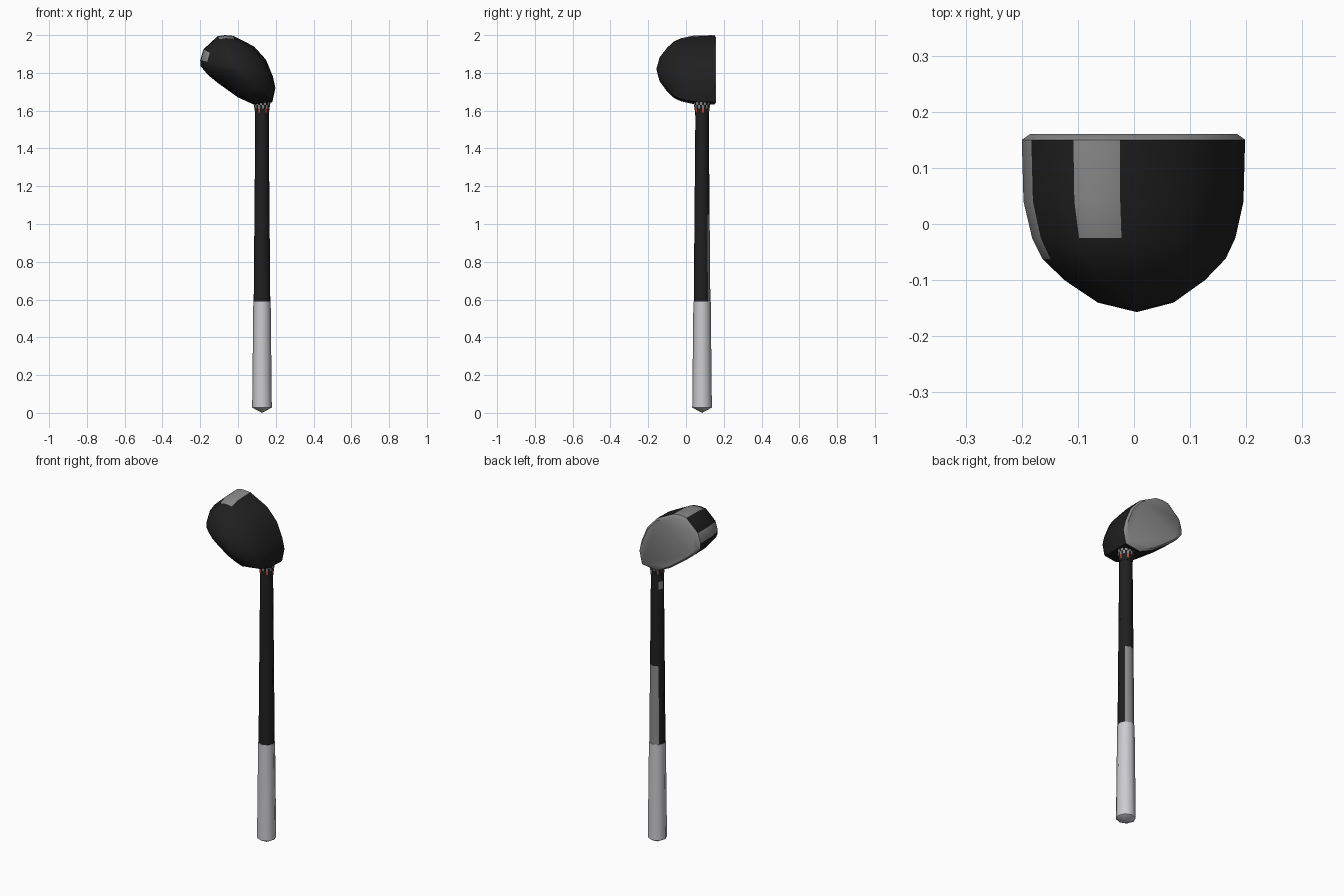
import bpy, bmesh, math

if "Cube" in bpy.data.objects:
    bpy.data.objects.remove(bpy.data.objects["Cube"])


def material(name, rgb):
    m = bpy.data.materials.new(name)
    m.diffuse_color = (*rgb, 1)
    m.use_nodes = True
    m.node_tree.nodes["Principled BSDF"].inputs["Base Color"].default_value = m.diffuse_color
    return m


BLACK, GREY, SILVER, RED = 0, 1, 2, 3
MATS = [material("black", (0.014, 0.014, 0.014)),
        material("mid_grey", (0.26, 0.26, 0.26)),
        material("light_silver", (0.60, 0.60, 0.63)),
        material("orange_red", (0.55, 0.07, 0.03))]


def loft(name, rings, colour, start_tip=None, end_tip=None, smooth=40):
    """Skin a list of rings; colour(ring index, side index) gives the material.
    Ends close to a tip point when given, otherwise with a flat cap."""
    bm = bmesh.new()
    loops = [[bm.verts.new(p) for p in ring] for ring in rings]
    n = len(loops[0])
    for r in range(len(loops) - 1):
        for i in range(n):
            j = (i + 1) % n
            f = bm.faces.new((loops[r][i], loops[r][j], loops[r + 1][j], loops[r + 1][i]))
            f.material_index = colour(r, i)
    for loop, tip, r in ((loops[0], start_tip, -1), (loops[-1], end_tip, len(loops) - 1)):
        if tip:
            v = bm.verts.new(tip)
            for i in range(n):
                bm.faces.new((loop[i], loop[(i + 1) % n], v)).material_index = colour(r, i)
        else:
            bm.faces.new(loop).material_index = colour(r, 0)
    bmesh.ops.recalc_face_normals(bm, faces=bm.faces[:])
    me = bpy.data.meshes.new(name)
    bm.to_mesh(me)
    bm.free()
    ob = bpy.data.objects.new(name, me)
    bpy.context.collection.objects.link(ob)
    for m in MATS:
        me.materials.append(m)
    bpy.ops.object.select_all(action='DESELECT')
    ob.select_set(True)
    bpy.context.view_layer.objects.active = ob
    bpy.ops.object.shade_smooth_by_angle(angle=math.radians(smooth))
    return ob


# Club head: outline seen from the front, shrinking toward the rounded front
outline = [(-0.200, 1.868), (-0.183, 1.925), (-0.108, 1.994), (-0.070, 2.000),
           (-0.025, 1.996), (0.085, 1.94), (0.148, 1.87), (0.185, 1.78),
           (0.198, 1.72), (0.182, 1.645), (0.085, 1.632), (0.0, 1.67),
           (-0.106, 1.746), (-0.16, 1.79), (-0.198, 1.836)]
CX, CZ = 0.005, 1.82


def head_ring(y, s):
    return [(CX + (x - CX) * s, y, CZ + (z - CZ) * s) for x, z in outline]


def head_colour(r, i):
    if r in (-1, 0):                      # striking face and its chamfer
        return GREY
    if i == 0 and r <= 3:                 # toe stripe
        return GREY
    if i in (2, 3) and r <= 2:            # crown stripe
        return GREY
    return BLACK


loft("club_head",
     [head_ring(y, s) for y, s in ((0.16, 0.93), (0.15, 1.0), (0.04, 0.985),
                                   (-0.025, 0.91), (-0.062, 0.82),
                                   (-0.10, 0.63), (-0.14, 0.34))],
     head_colour, end_tip=(CX, -0.157, CZ))

# Shaft parts share one vertical axis
SX, SY = 0.127, 0.085


def circle(z, radius, n):
    return [(SX + radius * math.cos(2 * math.pi * i / n),
             SY + radius * math.sin(2 * math.pi * i / n), z) for i in range(n)]


# Grip with a shallow pointed end
loft("grip", [circle(z, r, 8) for z, r in ((0.028, 0.052), (0.59, 0.046))],
     lambda r, i: SILVER, start_tip=(SX, SY, 0.0), smooth=50)


# Shaft with a grey panel low on the back and a small grey mark near the top
def shaft_colour(r, i):
    if (r == 0 and i in (1, 2)) or (r == 2 and i == 3):
        return GREY
    return BLACK


loft("shaft", [circle(z, r, 8) for z, r in ((0.585, 0.044), (1.05, 0.040),
                                            (1.50, 0.036), (1.545, 0.036),
                                            (1.59, 0.036))],
     shaft_colour, smooth=50)


# Flared collar with alternating red and grey flecks
def collar_colour(r, i):
    if r == 1:
        return RED if i % 4 == 0 else BLACK
    if r >= 2:
        return GREY if (i + r) % 2 == 0 else BLACK
    return BLACK


loft("collar", [circle(z, r, 24) for z, r in ((1.575, 0.036), (1.59, 0.037),
                                              (1.612, 0.040), (1.63, 0.043),
                                              (1.65, 0.046), (1.68, 0.047))],
     collar_colour)
